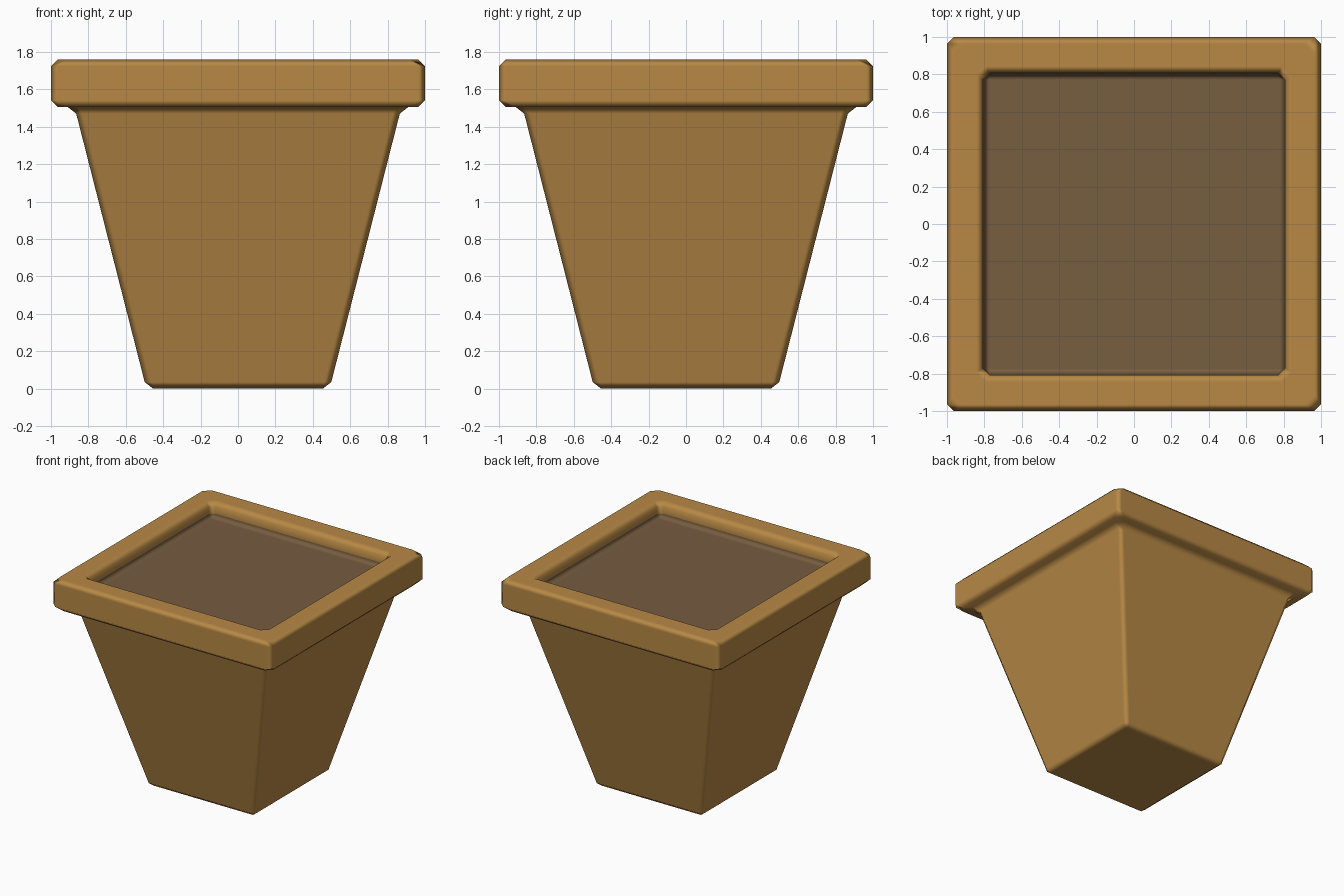
import bpy, bmesh

if "Cube" in bpy.data.objects:
    bpy.data.objects.remove(bpy.data.objects["Cube"])


def material(name, rgb):
    mat = bpy.data.materials.new(name)
    mat.diffuse_color = (*rgb, 1.0)
    mat.use_nodes = True
    mat.node_tree.nodes["Principled BSDF"].inputs["Base Color"].default_value = mat.diffuse_color
    return mat


# Square outline: (half width, height) from the base, around the rim, to the soil
PROFILE = [(0.49, 0.0), (0.874, 1.505), (1.0, 1.505),
           (1.0, 1.76), (0.807, 1.76), (0.807, 1.63)]
BEVEL = 0.036

bm = bmesh.new()
rings = [[bm.verts.new((sx * w, sy * w, z))
          for sx, sy in ((-1, -1), (1, -1), (1, 1), (-1, 1))]
         for w, z in PROFILE]

# Walls and rim
for low, high in zip(rings, rings[1:]):
    for i in range(4):
        j = (i + 1) % 4
        bm.faces.new((low[i], low[j], high[j], high[i]))

# Base and soil surface
bm.faces.new(rings[0][::-1])
bm.faces.new(rings[-1])
bmesh.ops.recalc_face_normals(bm, faces=bm.faces[:])

# Chamfer every edge
bmesh.ops.bevel(bm, geom=bm.edges[:], offset=BEVEL, offset_type='OFFSET',
                segments=1, profile=0.5, affect='EDGES')
bm.normal_update()

# Soil is everything facing up below the rim's inner wall
for face in bm.faces:
    face.smooth = True
    is_soil = face.normal.z > 0.2 and face.calc_center_median().z < 1.69
    face.material_index = 1 if is_soil else 0

mesh = bpy.data.meshes.new("planter")
bm.to_mesh(mesh)
bm.free()
mesh.materials.append(material("ochre wood", (0.479, 0.25, 0.06)))
mesh.materials.append(material("brown soil", (0.184, 0.109, 0.051)))

planter = bpy.data.objects.new("planter", mesh)
bpy.context.collection.objects.link(planter)

# Keep the large faces flat and blend only across the chamfers
weighted = planter.modifiers.new("weighted_normals", 'WEIGHTED_NORMAL')
weighted.weight = 100
